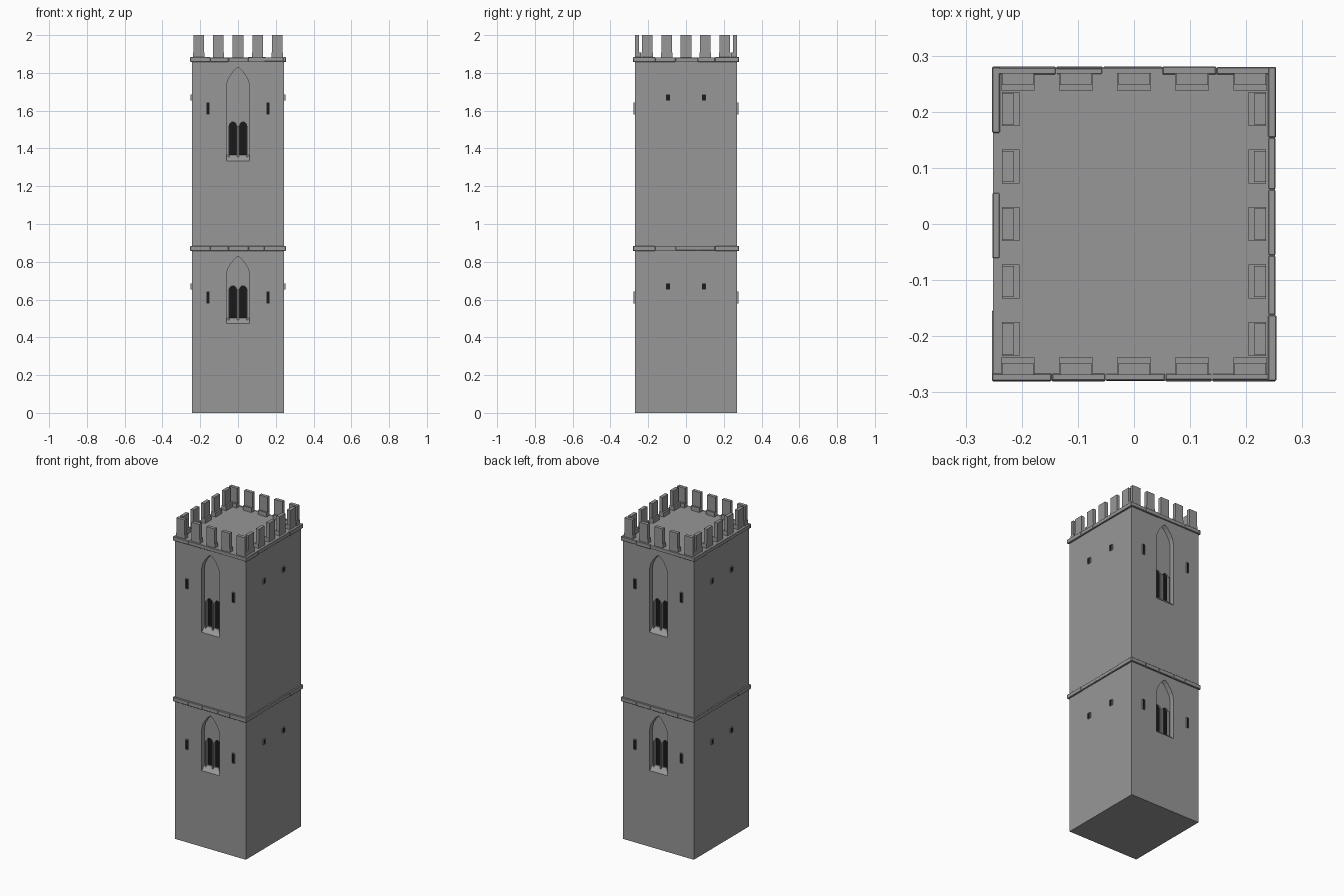
import bpy, bmesh, random
from mathutils import Matrix
from math import pi, cos, sin

if "Cube" in bpy.data.objects:
    bpy.data.objects.remove(bpy.data.objects["Cube"])

random.seed(4)
HX, HY = 0.243, 0.27           # half width and half depth of the shaft


def material(name, v):
    m = bpy.data.materials.new(name)
    m.diffuse_color = (v, v, v, 1)
    m.use_nodes = True
    m.node_tree.nodes["Principled BSDF"].inputs["Base Color"].default_value = m.diffuse_color
    return m


stone = material("dark_stone", 0.31)
dark = material("dark_opening", 0.01)


def make(name, bm, mat=stone):
    bmesh.ops.recalc_face_normals(bm, faces=bm.faces)
    me = bpy.data.meshes.new(name)
    bm.to_mesh(me)
    bm.free()
    ob = bpy.data.objects.new(name, me)
    bpy.context.collection.objects.link(ob)
    me.materials.append(mat)
    return ob


def box(bm, x0, x1, y0, y1, z0, z1, rot=0):
    m = (Matrix.Rotation(rot, 4, 'Z')
         @ Matrix.Translation(((x0 + x1) / 2, (y0 + y1) / 2, (z0 + z1) / 2))
         @ Matrix.Diagonal((x1 - x0, y1 - y0, z1 - z0, 1)))
    return bmesh.ops.create_cube(bm, size=1, matrix=m)['verts']


def prism(bm, pts, y0, y1, rot=0):
    """Extrude an x/z outline from y0 to y1."""
    a = [bm.verts.new((x, y0, z)) for x, z in pts]
    f = bm.faces.new(a)
    r = bmesh.ops.extrude_face_region(bm, geom=[f])
    b = [v for v in r['geom'] if isinstance(v, bmesh.types.BMVert)]
    bmesh.ops.translate(bm, vec=(0, y1 - y0, 0), verts=b)
    bmesh.ops.rotate(bm, matrix=Matrix.Rotation(rot, 3, 'Z'), verts=a + b)


def pointed_arch(w, z0, spring, top):
    h = top - spring
    half = [(w, z0), (w, spring), (w * .9, spring + h * .3), (w * .62, spring + h * .6),
            (w * .3, spring + h * .85)]
    return half + [(0, top)] + [(-x, z) for x, z in reversed(half)]


def round_arch(cx, w, z0, top):
    curve = [(cx + w * cos(i * pi / 8), top - w + w * sin(i * pi / 8)) for i in range(9)]
    return [(cx + w, z0)] + curve + [(cx - w, z0)]


# Shaft, pane, sill and mullion geometry for the four arched windows
shaft = bmesh.new()
box(shaft, -HX, HX, -HY, HY, 0, 1.875)
body = make("tower_shaft", shaft)
recess, lancets, panes, sills, mullions = (bmesh.new() for _ in range(5))
for rot in (0, pi):
    for z0, spring, top, lz, lt in ((0.473, 0.73, 0.83, 0.503, 0.672), (1.333, 1.73, 1.83, 1.366, 1.54)):
        prism(recess, pointed_arch(0.061, z0, spring, top), -HY - 0.02, -HY + 0.03, rot)
        for cx in (-0.027, 0.027):
            outline = round_arch(cx, 0.0185, lz, lt)
            prism(lancets, outline, -HY - 0.02, -HY + 0.048, rot)
            prism(panes, outline, -HY + 0.038, -HY + 0.05, rot)
        # sloped sill
        s = box(sills, -0.061, 0.061, -HY, -HY + 0.031, z0 - 0.004, lz)
        for v in s:
            if v.co.z > z0 and v.co.y < -HY + 0.01:
                v.co.z = z0 + 0.001
        bmesh.ops.rotate(sills, matrix=Matrix.Rotation(rot, 3, 'Z'), verts=s)
        # slim shafts beside the lancets
        for cx in (-0.049, 0, 0.049):
            box(mullions, cx - 0.004, cx + 0.004, -HY + 0.02, -HY + 0.034, z0 + 0.005, lt - 0.02, rot)

for name, bm in (("recess_cutter", recess), ("lancet_cutter", lancets)):
    cut = make(name, bm)
    cut.hide_render = True
    mod = body.modifiers.new(name, 'BOOLEAN')
    mod.object, mod.operation, mod.solver = cut, 'DIFFERENCE', 'EXACT'
    bpy.context.view_layer.objects.active = body
    bpy.ops.object.modifier_apply(modifier=name)
    bpy.data.objects.remove(cut)
make("lancet_panes", panes, dark)
make("window_sills", sills)
make("window_mullions", mullions)

# Framed slits: narrow on front and back, small on the sides
frames, slits = bmesh.new(), bmesh.new()
for level in (0, 1):
    for rot, dist, cx, w, z0, z1 in ((0, HY, 0.16, 0.008, 0.58, 0.642), (pi / 2, HX, 0.095, 0.011, 0.653, 0.686)):
        for r in (rot, rot + pi):
            for s in (-1, 1):
                c, a, b, t = cx * s, z0 + level, z1 + level, 0.002
                y0, y1 = -dist - 0.008, -dist + 0.004
                box(frames, c - w, c - w + t, y0, y1, a, b, r)
                box(frames, c + w - t, c + w, y0, y1, a, b, r)
                box(frames, c - w + t, c + w - t, y0, y1, a, a + t, r)
                box(frames, c - w + t, c + w - t, y0, y1, b - t, b, r)
                box(slits, c - w + t, c + w - t, -dist - 0.004, y1, a + t, b - t, r)
make("slit_frames", frames)
make("slit_openings", slits, dark)

# String courses: solid core with uneven chamfered stones
core, stones = bmesh.new(), bmesh.new()
for z in (0.86, 1.86):
    box(core, -HX - 0.008, HX + 0.008, -HY - 0.008, HY + 0.008, z, z + 0.021)
    for rot, half, dist in ((0, HX, HY), (pi / 2, HY, HX), (pi, HX, HY), (-pi / 2, HY, HX)):
        e = half + 0.01
        cuts = [-e, -0.58 * e, -0.2 * e, 0.22 * e, 0.55 * e, e]
        for a, b in zip(cuts, cuts[1:]):
            j = random.uniform(0, 0.003)
            vs = box(stones, a, b, -dist - 0.011 + j, -dist + 0.004, z - 0.003 + j, z + 0.024 - j, rot)
            es = {ed for v in vs for ed in v.link_edges}
            bmesh.ops.bevel(stones, geom=list(es), offset=0.002, segments=1, affect='EDGES')
make("string_course_core", core)
make("string_course_stones", stones)

# Battlements: tall thin merlons, each with a low block behind
merlons = bmesh.new()
for rot, dist, pitch in ((0, HY - 0.001, 0.1035), (pi, HY - 0.001, 0.1035),
                         (pi / 2, 0.235, 0.1025), (-pi / 2, 0.235, 0.1025)):
    for i in range(-2, 3):
        c = i * pitch
        box(merlons, c - 0.028, c + 0.028, -dist, -dist + 0.021, 1.87, 2.0, rot)
        box(merlons, c - 0.03, c + 0.03, -dist, -dist + 0.031, 1.87, 1.908, rot)
make("battlements", merlons)
